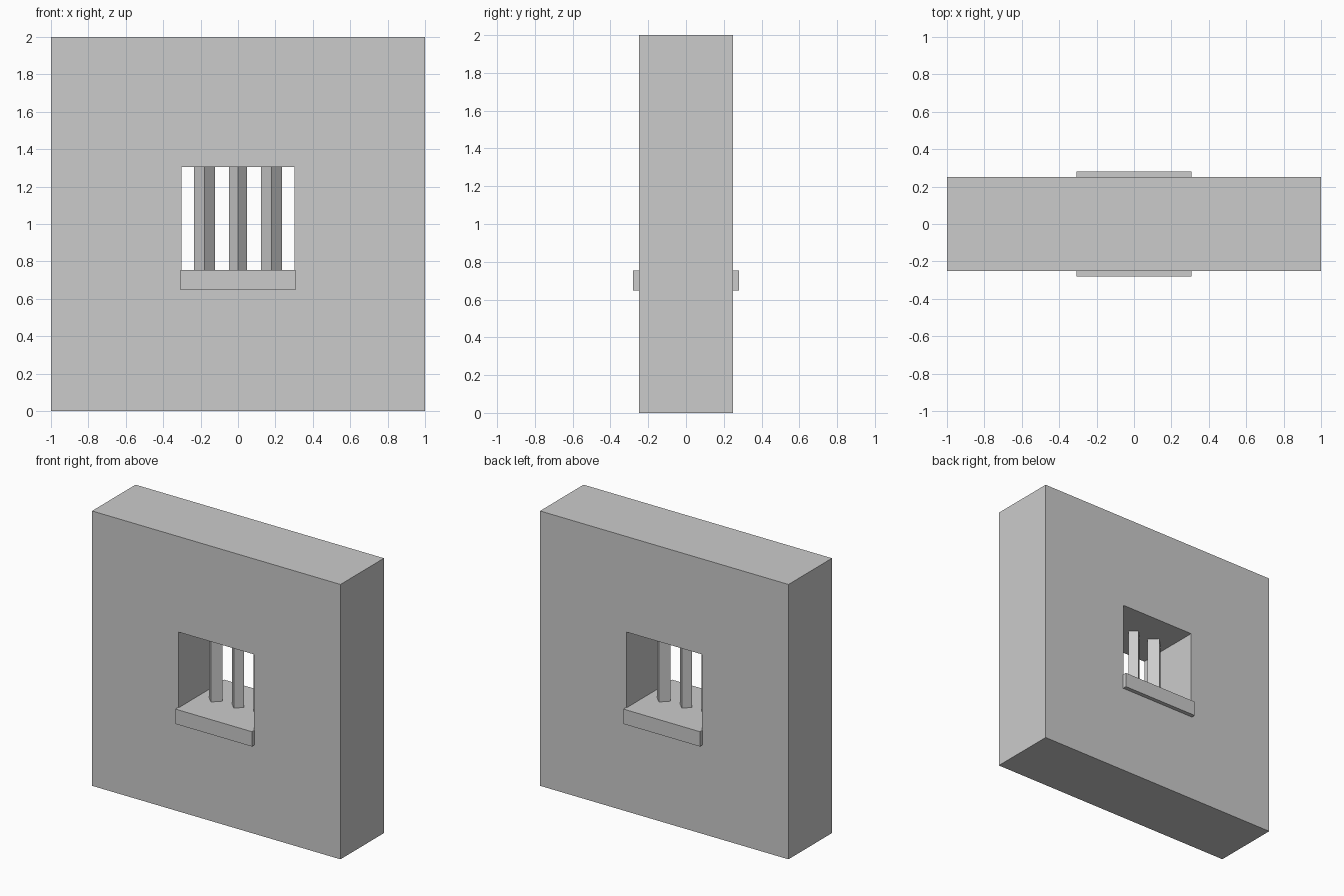
import bpy
from math import radians

if "Cube" in bpy.data.objects:
    bpy.data.objects.remove(bpy.data.objects["Cube"])


def box(name, x, y, z):
    """Box spanning the given (min, max) ranges."""
    spans = (x, y, z)
    bpy.ops.mesh.primitive_cube_add(size=1, location=[(a + b) / 2 for a, b in spans])
    ob = bpy.context.object
    ob.name = name
    ob.scale = [b - a for a, b in spans]
    bpy.ops.object.transform_apply(location=False, rotation=False, scale=True)
    return ob


# Wall block with a square window opening through it
wall = box("wall", (-1, 1), (-0.25, 0.25), (0, 2))
cutter = box("window_cutter", (-0.302, 0.302), (-0.5, 0.5), (0.70, 1.305))
cut = wall.modifiers.new("window_opening", 'BOOLEAN')
cut.operation = 'DIFFERENCE'
cut.solver = 'EXACT'
cut.object = cutter
bpy.context.view_layer.objects.active = wall
bpy.ops.object.modifier_apply(modifier=cut.name)
bpy.data.objects.remove(cutter, do_unlink=True)

# Sill running through the wall and projecting on both faces
box("window_sill", (-0.308, 0.308), (-0.28, 0.28), (0.647, 0.755))

# Square bars set corner-on, the middle one slightly thinner
for name, x, half_diagonal in (("left_bar", -0.179, 0.056),
                               ("middle_bar", 0, 0.048),
                               ("right_bar", 0.179, 0.056)):
    side = half_diagonal * 2 ** 0.5
    bar = box(name, (-side / 2, side / 2), (-side / 2, side / 2), (0.73, 1.33))
    bar.location.x = x
    bar.rotation_euler.z = radians(45)
